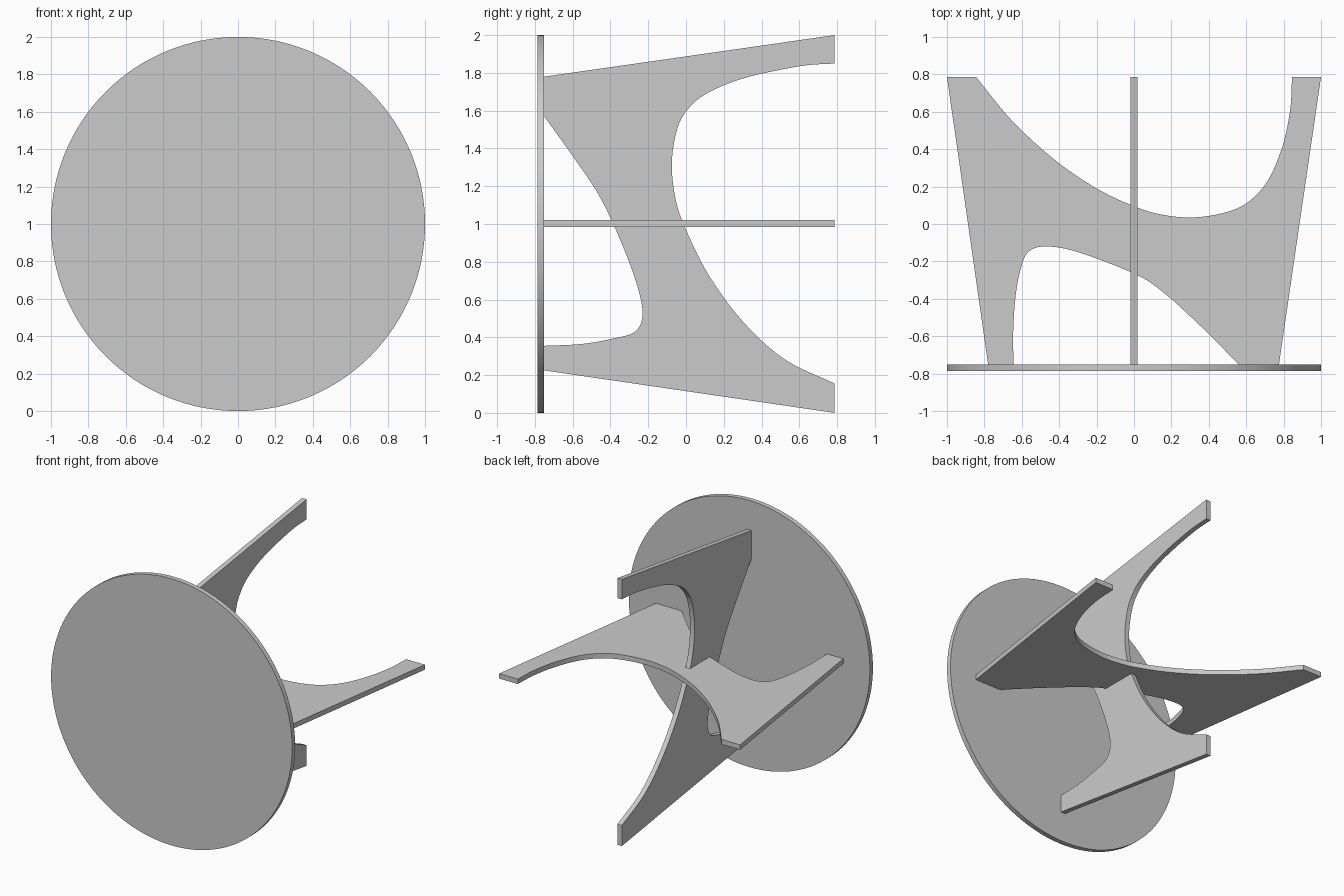
import bpy
import bmesh
from math import radians
from mathutils import Vector, Matrix

if "Cube" in bpy.data.objects:
    bpy.data.objects.remove(bpy.data.objects["Cube"])

THICK = 0.037
BACK = 0.787      # rear end of the legs
TOP_IN = -0.751   # inner face of the disc


def spline(pts, steps=6):
    """Smooth curve through the given points (Catmull-Rom)."""
    p = [Vector(q) for q in pts]
    p = [2 * p[0] - p[1]] + p + [2 * p[-1] - p[-2]]
    out = []
    for a, b, c, d in zip(p, p[1:], p[2:], p[3:]):
        for i in range(steps):
            t = i / steps
            out.append(0.5 * (2 * b + (c - a) * t
                              + (2 * a - 5 * b + 4 * c - d) * t ** 2
                              + (3 * b - a - 3 * c + d) * t ** 3))
    return out + [p[-2]]


def finish(name, bm):
    bmesh.ops.recalc_face_normals(bm, faces=bm.faces)
    mesh = bpy.data.meshes.new(name)
    bm.to_mesh(mesh)
    bm.free()
    obj = bpy.data.objects.new(name, mesh)
    bpy.context.collection.objects.link(obj)
    bpy.ops.object.select_all(action='DESELECT')
    obj.select_set(True)
    bpy.context.view_layer.objects.active = obj
    bpy.ops.object.shade_smooth_by_angle(angle=radians(30))
    return obj


def panel(name, outline, place, normal):
    """Flat board: outline extruded evenly about its own plane."""
    bm = bmesh.new()
    n = Vector(normal) * THICK
    face = bm.faces.new([bm.verts.new(Vector(place(*q)) - n / 2) for q in outline])
    bm.normal_update()
    ext = bmesh.ops.extrude_face_region(bm, geom=[face], use_keep_orig=True)
    verts = [v for v in ext['geom'] if isinstance(v, bmesh.types.BMVert)]
    bmesh.ops.translate(bm, verts=verts, vec=n)
    return finish(name, bm)


# Round tabletop, standing on edge
bm = bmesh.new()
bmesh.ops.create_cone(bm, cap_ends=True, segments=128, radius1=1, radius2=1,
                      depth=BACK + TOP_IN)
bm.transform(Matrix.Translation((0, (TOP_IN - BACK) / 2, 1))
             @ Matrix.Rotation(radians(90), 4, 'X'))
finish("tabletop", bm)

# Upright leg board, outline in (y, z)
upright = spline([(BACK, 1.85), (0.6, 1.835), (0.3, 1.77), (0.1, 1.685), (0.0, 1.595),
                  (-0.05, 1.49), (-0.075, 1.32), (-0.055, 1.13), (0, 0.97),
                  (0.12, 0.73), (0.3, 0.485), (0.52, 0.285), (BACK, 0.155)])
upright += [Vector((BACK, 0)), Vector((TOP_IN, 0.225))]
upright += spline([(TOP_IN, 0.355), (-0.55, 0.365), (-0.38, 0.395), (-0.27, 0.43),
                   (-0.23, 0.52), (-0.26, 0.68), (-0.35, 0.92), (-0.46, 1.15),
                   (-0.6, 1.36), (TOP_IN, 1.57)])
upright.append(Vector((TOP_IN, 1.78)))
upright.append(Vector((BACK, 2)))
panel("upright_leg_board", upright, lambda y, z: (0, y, z), (1, 0, 0))

# Level leg board, outline in (x, y)
level = [Vector((-1, BACK)), Vector((-0.78, TOP_IN))]
level += spline([(-0.645, TOP_IN), (-0.645, -0.55), (-0.63, -0.36), (-0.6, -0.22),
                 (-0.56, -0.145), (-0.47, -0.12), (-0.3, -0.15), (0, -0.265),
                 (0.15, -0.36), (0.35, -0.54), (0.56, TOP_IN)])
level += [Vector((0.775, TOP_IN)), Vector((1, BACK))]
level += spline([(0.845, BACK), (0.835, 0.61), (0.795, 0.42), (0.72, 0.24), (0.62, 0.125),
                 (0.5, 0.065), (0.32, 0.035), (0.15, 0.05), (0, 0.095), (-0.2, 0.19),
                 (-0.42, 0.34), (-0.65, 0.55), (-0.845, BACK)])
panel("level_leg_board", level, lambda x, y: (x, y, 1.003), (0, 0, 1))
